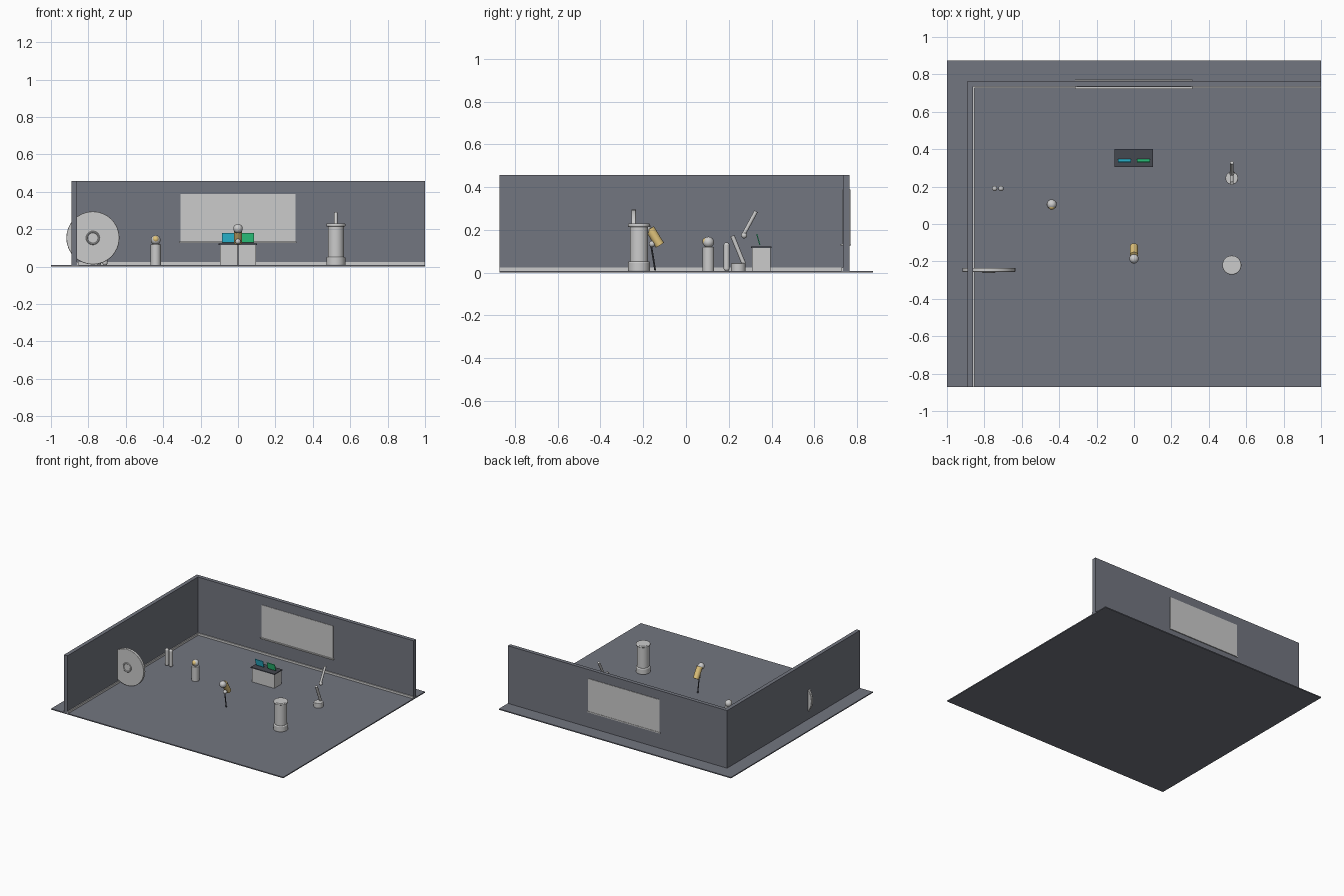
import bpy, math
from mathutils import Vector

if "Cube" in bpy.data.objects:
    bpy.data.objects.remove(bpy.data.objects["Cube"])


def material(name, rgb):
    m = bpy.data.materials.new(name)
    m.diffuse_color = (*rgb, 1)
    m.use_nodes = True
    m.node_tree.nodes["Principled BSDF"].inputs["Base Color"].default_value = m.diffuse_color
    return m


SLATE = material("slate", (0.17, 0.18, 0.215))
DARK = material("dark", (0.06, 0.065, 0.08))
YELLOW = material("yellow", (0.75, 0.55, 0.2))
CYAN = material("cyan", (0.03, 0.6, 0.8))
GREEN = material("green", (0.03, 0.7, 0.25))


def finish(name, mat, smooth=True):
    o = bpy.context.object
    o.name = name
    if mat:
        o.data.materials.append(mat)
    if smooth:
        bpy.ops.object.shade_smooth_by_angle()
    return o


def box(name, lo, hi, mat=None, tilt=0):
    lo, hi = Vector(lo), Vector(hi)
    bpy.ops.mesh.primitive_cube_add(size=1, location=(lo + hi) / 2)
    bpy.context.object.dimensions = hi - lo
    bpy.ops.object.transform_apply(location=False, rotation=False, scale=True)
    bpy.context.object.rotation_euler.x = tilt
    return finish(name, mat, False)


def rod(name, a, b, r, mat=None, bevel=0.0):
    a, b = Vector(a), Vector(b)
    d = b - a
    bpy.ops.mesh.primitive_cylinder_add(vertices=32, radius=r, depth=d.length, location=(a + b) / 2)
    o = bpy.context.object
    o.rotation_euler = d.to_track_quat('Z', 'Y').to_euler()
    if bevel:
        m = o.modifiers.new("bevel", 'BEVEL')
        m.width, m.segments = bevel, 3
    return finish(name, mat)


def ball(name, c, r, mat=None):
    bpy.ops.mesh.primitive_uv_sphere_add(segments=32, ring_count=16, radius=r, location=c)
    return finish(name, mat)


# Room shell: floor, left wall, back wall with a window opening
box("floor", (-1, -0.872, 0), (1, 0.875, 0.008), SLATE)
H = 0.457
box("left_wall", (-0.89, -0.872, 0.004), (-0.86, 0.765, H), SLATE)
box("back_wall_left", (-0.89, 0.735, 0.004), (-0.303, 0.765, H), SLATE)
box("back_wall_right", (0.303, 0.735, 0.004), (1, 0.765, H), SLATE)
box("wall_below_window", (-0.303, 0.735, 0.004), (0.303, 0.765, 0.135), SLATE)
box("wall_above_window", (-0.303, 0.735, 0.385), (0.303, 0.765, H), SLATE)
box("window_pane", (-0.308, 0.732, 0.132), (0.308, 0.769, 0.388))
box("window_sill", (-0.315, 0.722, 0.126), (0.312, 0.772, 0.134))
box("back_skirting", (-0.86, 0.728, 0.008), (1, 0.735, 0.024))
box("left_skirting", (-0.86, -0.872, 0.008), (-0.853, 0.735, 0.024))

# Console with two leaning screens
box("console_body", (-0.097, 0.308, 0.004), (0.097, 0.395, 0.115))
box("console_top", (-0.104, 0.304, 0.115), (0.102, 0.4, 0.122), DARK)
for side, mat in ((-1, CYAN), (1, GREEN)):
    x = side * 0.051
    box("screen", (x - 0.034, 0.336, 0.128), (x + 0.034, 0.341, 0.181), mat, 0.28)

# Storage canister
rod("canister_base", (0.523, -0.22, 0.004), (0.523, -0.22, 0.052), 0.051, bevel=0.006)
rod("canister_body", (0.523, -0.22, 0.05), (0.523, -0.22, 0.216), 0.043)
rod("canister_cap", (0.523, -0.22, 0.214), (0.523, -0.22, 0.23), 0.051, bevel=0.005)

# Jointed arm
rod("arm_base", (0.523, 0.245, 0.004), (0.523, 0.245, 0.044), 0.034, bevel=0.004)
rod("lower_arm", (0.523, 0.271, 0.04), (0.523, 0.217, 0.172), 0.01)
ball("elbow", (0.523, 0.272, 0.174), 0.014)
rod("upper_arm", (0.523, 0.27, 0.18), (0.523, 0.328, 0.287), 0.009)

# Tilted barrel on a thin pole
rod("barrel", (0, -0.169, 0.205), (0, -0.122, 0.128), 0.022, YELLOW)
ball("barrel_head", (0, -0.186, 0.203), 0.025)
rod("pole", (0, -0.166, 0.145), (0, -0.144, 0.01), 0.004, DARK)
ball("pole_joint", (0, -0.158, 0.134), 0.015)

# Standing post with round head
rod("post", (-0.44, 0.105, 0.004), (-0.44, 0.105, 0.12), 0.027, bevel=0.004)
ball("post_head", (-0.44, 0.105, 0.142), 0.026)
ball("post_lens", (-0.44, 0.094, 0.146), 0.018, YELLOW)

# Pair of upright tanks
for x in (-0.745, -0.711):
    rod("tank", (x, 0.19, 0.02), (x, 0.19, 0.128), 0.014)
    for z in (0.02, 0.128):
        ball("tank_end", (x, 0.19, z), 0.014)

# Upright round dish with hub ring
rod("dish", (-0.776, -0.256, 0.153), (-0.776, -0.234, 0.153), 0.142, bevel=0.003)
bpy.ops.mesh.primitive_torus_add(location=(-0.776, -0.256, 0.153), rotation=(math.pi / 2, 0, 0),
                                 major_radius=0.032, minor_radius=0.005,
                                 major_segments=32, minor_segments=10)
finish("hub_ring", None)
